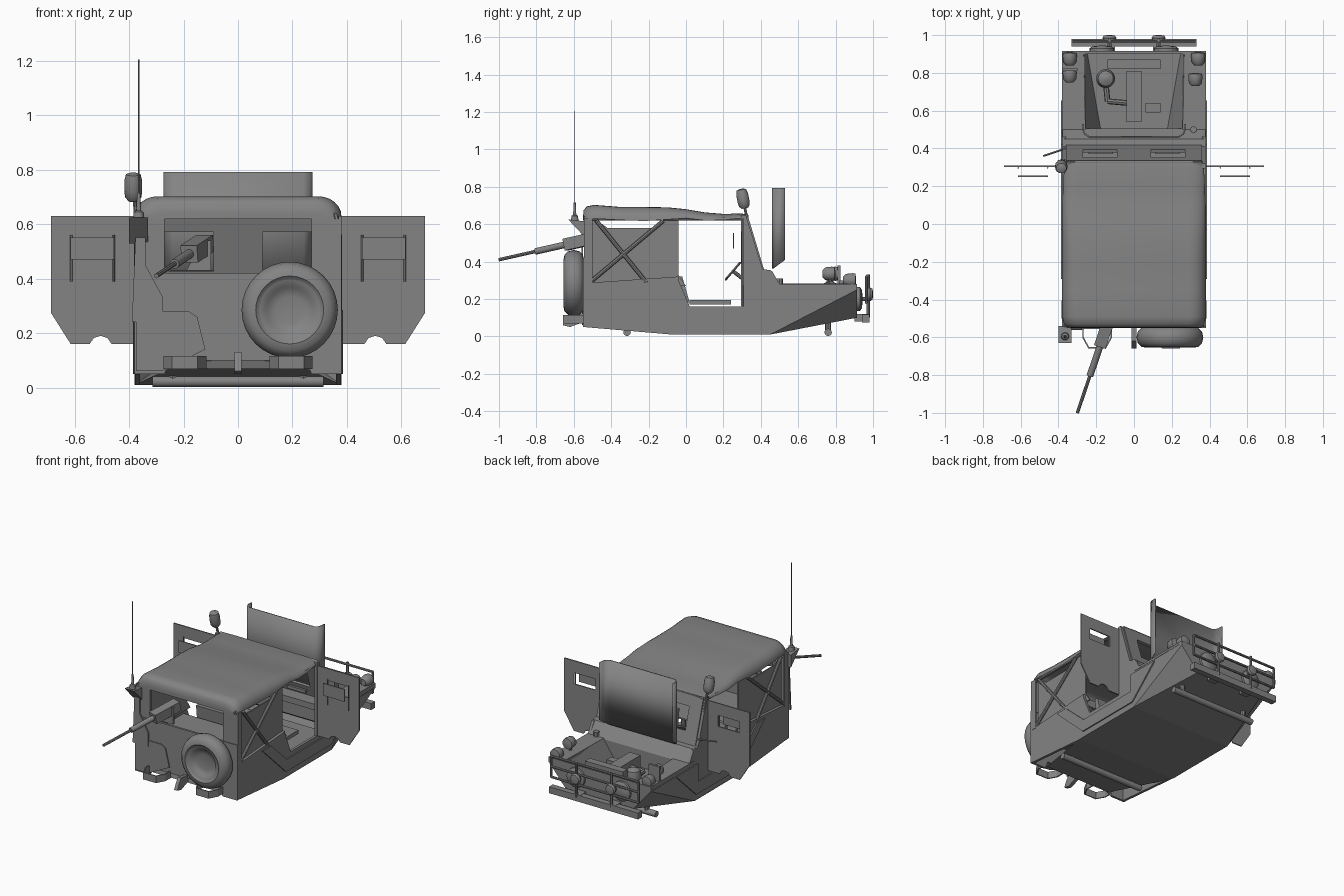
import bpy, bmesh, math
from mathutils import Vector

grey = bpy.data.materials.new("matte_grey")
grey.diffuse_color = (0.23, 0.23, 0.23, 1)


def mesh(name, verts, faces, smooth=False, thick=0):
    me = bpy.data.meshes.new(name)
    me.from_pydata([tuple(v) for v in verts], [], faces)
    bm = bmesh.new()
    bm.from_mesh(me)
    bmesh.ops.recalc_face_normals(bm, faces=bm.faces)
    bm.to_mesh(me)
    bm.free()
    me.materials.append(grey)
    ob = bpy.data.objects.new(name, me)
    bpy.context.collection.objects.link(ob)
    if thick:
        m = ob.modifiers.new("thickness", 'SOLIDIFY')
        m.thickness, m.offset = thick, 0
    if smooth:
        bpy.ops.object.select_all(action='DESELECT')
        bpy.context.view_layer.objects.active = ob
        ob.select_set(True)
        bpy.ops.object.shade_smooth_by_angle(angle=math.radians(40))
    return ob


def prism(name, pts, axis, a, b):
    """Extrude a 2D outline between a and b along an axis (0=x, 1=y, 2=z)."""
    def p(q, t):
        v = list(q)
        v.insert(axis, t)
        return v
    n = len(pts)
    faces = [list(range(n)), list(range(2 * n - 1, n - 1, -1))]
    faces += [[i, (i + 1) % n, (i + 1) % n + n, i + n] for i in range(n)]
    return mesh(name, [p(q, a) for q in pts] + [p(q, b) for q in pts], faces)


def strip(name, path, z0, z1, thick, smooth=False):
    """Upright sheet bent along a plan path; z0 may be a function of y."""
    low = z0 if callable(z0) else (lambda y: z0)
    n = len(path)
    return mesh(name, [(x, y, low(y)) for x, y in path] + [(x, y, z1) for x, y in path],
                [[i, i + 1, i + 1 + n, i + n] for i in range(n - 1)], smooth, thick)


def box(name, x0, x1, y0, y1, z0, z1):
    return prism(name, [(x0, y0), (x1, y0), (x1, y1), (x0, y1)], 2, z0, z1)


def lathe(name, origin, direction, profile, n=20, phase=0):
    """Revolve (radius, distance) pairs about a direction."""
    d = Vector(direction).normalized()
    q = d.to_track_quat('Z', 'Y')
    ang = [2 * math.pi * i / n + phase for i in range(n)]
    verts = [Vector(origin) + q @ Vector((r * math.cos(a), r * math.sin(a), h)) for r, h in profile for a in ang]
    m = len(profile)
    faces = [[j * n + i, j * n + (i + 1) % n, (j + 1) * n + (i + 1) % n, (j + 1) * n + i]
             for j in range(m - 1) for i in range(n)]
    faces += [list(range(n)), list(range((m - 1) * n, m * n))]
    return mesh(name, verts, faces, smooth=True)


def rod(name, a, b, r, n=8, phase=0):
    v = Vector(b) - Vector(a)
    return lathe(name, a, v, [(r, 0), (r, v.length)], n, phase)


def plate_hole(name, outer, hole, fn, thick):
    """Rectangular plate (u0,u1,v0,v1) with a rectangular hole; fn maps u,v to 3D."""
    def c(r):
        return [fn(r[0], r[2]), fn(r[1], r[2]), fn(r[1], r[3]), fn(r[0], r[3])]
    return mesh(name, c(outer) + c(hole), [[i, (i + 1) % 4, (i + 1) % 4 + 4, i + 4] for i in range(4)], thick=thick)


# Belly tapering at both ends, rear deck and cabin floor
mesh("belly", [(-.25, -.545, .07), (.25, -.545, .07), (-.38, -.075, .01), (.38, -.075, .01),
               (-.38, .45, .01), (.38, .45, .01), (-.25, .915, .1), (.25, .915, .1)],
     [[0, 1, 3, 2], [2, 3, 5, 4], [4, 5, 7, 6]])
box("cabin_floor", -.37, .37, -.1, .42, .12, .135)
box("rear_deck", -.37, .37, -.54, -.06, .24, .25)

# Rear wall with open window above it and a raised lower centre
prism("tailgate", [(-.38, .05), (-.27, .05), (-.25, .1), (.25, .1), (.27, .05), (.38, .05), (.38, .42), (-.38, .42)],
      1, -.55, -.535)
prism("rear_step_panel", [(-.375, .06), (-.28, .06), (-.12, .14), (-.15, .26), (-.18, .28), (-.375, .28)], 1, -.557, -.54)
prism("canvas_flap", [(-.39, .24), (-.275, .24), (-.275, .33), (-.34, .45), (-.34, .6), (-.375, .6)], 1, -.56, -.55)
prism("rear_lintel", [(-.32, .62), (.32, .62), (.31, .67), (-.31, .67)], 1, -.545, -.53)

for s, side in ((-1, "left"), (1, "right")):
    # Side armour with the door cut-out and windscreen pillar
    prism(side + "_side", [(-.545, .05), (-.075, .01), (.45, .01), (.655, .25), (.915, .25), (.915, .28), (.5, .28),
                           (.46, .35), (.41, .36), (.32, .65), (.295, .65), (.295, .16), (.02, .16), (-.04, .3),
                           (-.04, .32), (-.545, .285)], 0, s * .36, s * .378)
    prism(side + "_raised_rim", [(-.29, .285), (-.2, .285), (-.03, .13), (.42, .13), (.42, .25), (.655, .25), (.44, .05),
                                 (-.04, .05)], 0, s * .37, s * .386)
    # Slanted cheek under the front wing
    mesh(side + "_front_cheek", [(s * .38, .45, .01), (s * .38, .655, .25), (s * .38, .915, .25), (s * .25, .915, .1)],
         [[0, 1, 2], [0, 2, 3]])
    box(side + "_wing_top", *sorted((s * .26, s * .38)), .46, .915, .265, .28)
    # Engine bay wall
    mesh(side + "_bay_wall", [(s * .26, .48, .28), (s * .27, .9, .28), (s * .25, .9, .16), (s * .18, .5, .16)],
         [[0, 1, 2, 3]], thick=.008)
    # Side curtain, rear column and crossed braces
    prism(side + "_side_curtain", [(-.5, .27), (.0, .27), (-.04, .33), (-.04, .63), (-.11, .63), (-.16, .58),
                                   (-.42, .58), (-.49, .63), (-.5, .63)], 0, s * .352, s * .36)
    prism(side + "_rear_column", [(s * .27, .42), (s * .38, .42), (s * .375, .6), (s * .362, .64), (s * .27, .64)],
          1, -.545, -.53)
    prism(side + "_corner_panel", [(-.545, .28), (-.5, .28), (-.5, .63), (-.545, .63)], 0, s * .37, s * .38)
    rod(side + "_long_brace", (s * .37, -.48, .62), (s * .372, -.1, .15), .011)
    rod(side + "_short_brace", (s * .37, -.12, .62), (s * .372, -.5, .3), .011)
    rod(side + "_top_rail", (s * .36, -.52, .63), (s * .36, .31, .63), .01)

    # Open door with window and flap
    def door(u, v):
        return (s * u, .305, v)
    plate_hole(side + "_door_upper", (.38, .688, .44, .63), (.455, .615, .475, .55), door, .008)
    prism(side + "_door_lower", [(s * u, v) for u, v in ((.38, .44), (.688, .44), (.688, .275), (.615, .16), (.545, .16),
                                 (.53, .182), (.505, .19), (.48, .182), (.465, .16), (.38, .16))], 1, .301, .309)
    prism(side + "_window_flap", [(s * .455, .47), (s * .615, .47), (s * .615, .552), (s * .455, .552)], 1, .25, .257)
    for x in (.457, .613):
        rod(side + "_flap_post", (s * x, .297, .39), (s * x, .297, .56), .004, 6)

    # Windscreen half, leaning back
    def screen(u, v):
        return (s * u, .41 - (v - .35) * .3, v)
    plate_hole(side + "_windscreen", (0, .36, .35, .65), (.09, .27, .43, .575), screen, .018)
    box(side + "_vent", *sorted((s * .11, s * .24)), .37, .39, .38, .4)

    # Lamps
    lamp = [(.02, -.03), (.034, -.015), (.038, .02), (.035, .035), (.01, .04)]
    lathe(side + "_wing_lamp", (s * .34, .87, .3), (0, 1, 0), lamp)
    lathe(side + "_headlight", (s * .17, .9, .2), (0, 1, 0), [(.065, 0), (.065, .03), (.05, .04), (.01, .045)])
    # Seats
    box(side + "_seat", *sorted((s * .08, s * .28)), .02, .24, .17, .195)
    prism(side + "_seat_back", [(-.03, .18), (.02, .18), (-.02, .32), (-.045, .32)], 0, s * .08, s * .28)
    # Hollow rear bumperettes
    strip(side + "_bumperette", [(s * x, y) for x, y in ((.27, -.545), (.27, -.6), (.24, -.655), (.15, -.655),
                                                         (.12, -.6), (.12, -.545))], .068, .115, .008)
    # Front guard supports
    rod(side + "_guard_stay", (s * .13, .9, .2), (s * .13, .975, .2), .01)
    box(side + "_bumper_mount", *sorted((s * .1, s * .16)), .9, .98, .08, .12)
    rod(side + "_guard_upright", (s * .13, .975, .1), (s * .13, .975, .33), .009)
    lathe(side + "_guard_lamp", (s * .13, .965, .225), (0, 1, 0), [(.03, 0), (.037, .02), (.03, .032), (.01, .035)], 14)
    rod(side + "_guard_end", (s * .325, .965, .18), (s * .325, .965, .32), .007)
    rod(side + "_front_strut", (s * .24, .76, .02), (s * .26, .76, .16), .016)
    rod(side + "_rear_strut", (s * .24, -.315, .02), (s * .24, -.315, .1), .016)

# Upper lamps, front of the wings
lathe("right_upper_lamp", (.325, .76, .335), (0, 1, 0), lamp)
lathe("left_upper_lamp", (-.34, .78, .335), (0, 1, 0), lamp)
rod("right_lamp_stalk", (.325, .76, .27), (.325, .76, .31), .008)
rod("left_lamp_stalk", (-.34, .78, .27), (-.34, .78, .31), .008)
box("left_lamp_guard", -.38, -.3, .81, .825, .28, .38)

# Front wall, cowl, dashboard and engine bay
prism("front_wall", [(-.25, .1), (.25, .1), (.38, .25), (.38, .28), (-.38, .28), (-.38, .25)], 1, .9, .915)
prism("cowl", [(.39, .2), (.39, .36), (.45, .355), (.505, .275), (.505, .13)], 0, -.37, .37)
box("dashboard", -.35, .35, .31, .4, .32, .36)
box("bay_floor", -.27, .27, .48, .91, .15, .16)
box("engine_block", -.04, .04, .54, .81, .16, .26)
box("radiator", -.14, .14, .82, .87, .16, .3)
box("battery", .06, .14, .59, .64, .16, .22)
lathe("air_filter", (-.15, .77, .18), (0, 0, 1), [(.02, 0), (.045, .03), (.05, .06), (.04, .1), (.01, .115)])
rod("intake_pipe_a", (-.15, .75, .22), (-.14, .65, .22), .015)
rod("intake_pipe_b", (-.14, .65, .22), (-.03, .64, .22), .015)
rod("filler_cap", (.315, .5, .28), (.315, .5, .31), .018)

# Raised engine cover with rounded edges
strip("engine_cover", [(-.27, .53), (-.27, .5), (-.262, .478), (-.24, .463), (.24, .463), (.262, .478), (.27, .5),
                       (.27, .53)], lambda y: .36 + (y - .46) * .7, .793, .008, True)

# Canvas roof lofted along its length: y, half width, top, hem
rows = [(-.55, .33, .64, .62), (-.548, .355, .675, .62), (-.53, .372, .695, .62), (-.49, .38, .703, .63),
        (-.35, .38, .692, .622), (-.22, .38, .692, .617), (-.1, .38, .69, .625), (.0, .38, .68, .632),
        (.1, .38, .663, .62), (.2, .375, .655, .622), (.3, .37, .657, .635), (.335, .36, .65, .635)]
verts = []
for y, w, top, hem in rows:
    arc = [(w - .085 * (1 - math.cos(a)), hem + (top - hem) * math.sin(a)) for a in [i * math.pi / 12 for i in range(7)]]
    verts += [(x, y, z) for x, z in arc] + [(-x, y, z) for x, z in reversed(arc)]
faces = [[j * 14 + i, j * 14 + i + 1, j * 14 + i + 15, j * 14 + i + 14] for j in range(len(rows) - 1) for i in range(13)]
mesh("canvas_roof", verts, faces + [list(range(14))], smooth=True)

# Spare wheel with dished centre
lathe("spare_tyre", (.19, -.545, .285), (0, -1, 0),
      [(.1, 0), (.15, .005), (.17, .025), (.177, .055), (.17, .085), (.15, .105), (.125, .11), (.115, .1),
       (.11, .098), (.09, .092), (.08, .08), (.05, .074), (.01, .072)], 32)

# Rear gun
gun = Vector((-.12, -.47, .53))
tip = Vector((-.3, -1, .41))
rod("gun_barrel", gun.lerp(tip, .55), tip, .009)
rod("gun_sleeve", gun.lerp(tip, .25), gun.lerp(tip, .63), .018, 10)
rod("gun_receiver", gun, gun.lerp(tip, .33), .045, 4, math.pi / 4)
prism("gun_mount", [(-.19, .43), (-.1, .43), (-.1, .54), (-.13, .54)], 1, -.545, -.53)

# Antenna on its wedge bracket
prism("antenna_bracket", [(-.63, .625), (-.54, .615), (-.54, .53)], 0, -.4, -.33)
lathe("antenna_base", (-.365, -.595, .615), (0, 0, 1), [(.022, 0), (.018, .03), (.009, .035), (.006, .1)], 10)
rod("antenna", (-.365, -.595, .7), (-.365, -.595, 1.205), .0028, 6)

# Wing mirror and side mirror arm
lathe("mirror", (-.385, .315, .685), (0, -.2, 1), [(.018, 0), (.03, .015), (.033, .04), (.033, .075), (.027, .1), (.01, .106)], 14)
rod("mirror_post", (-.38, .312, .7), (-.37, .34, .56), .008)
rod("mirror_arm", (-.36, .4, .4), (-.48, .36, .4), .005)
# Steering wheel
rod("steering_column", (-.18, .34, .28), (-.18, .25, .35), .01)
lathe("steering_wheel", (-.18, .255, .345), (0, -.7, .6), [(.06, 0), (.066, .006), (.06, .012)], 18)

# Axles, bumper, front guard and tow hook
for y, z in ((-.315, .022), (.76, .022)):
    rod("axle", (-.315, y, z), (.315, y, z), .02, 12)
box("front_bumper", -.33, .33, .94, .98, .075, .118)
for z in (.18, .25, .32):
    rod("guard_rail", (-.325, .965, z), (.325, .965, z), .008)
prism("tow_hook", [(-.66, .06), (-.62, .05), (-.54, .08), (-.54, .12), (-.62, .13), (-.64, .1)], 0, -.012, .012)
